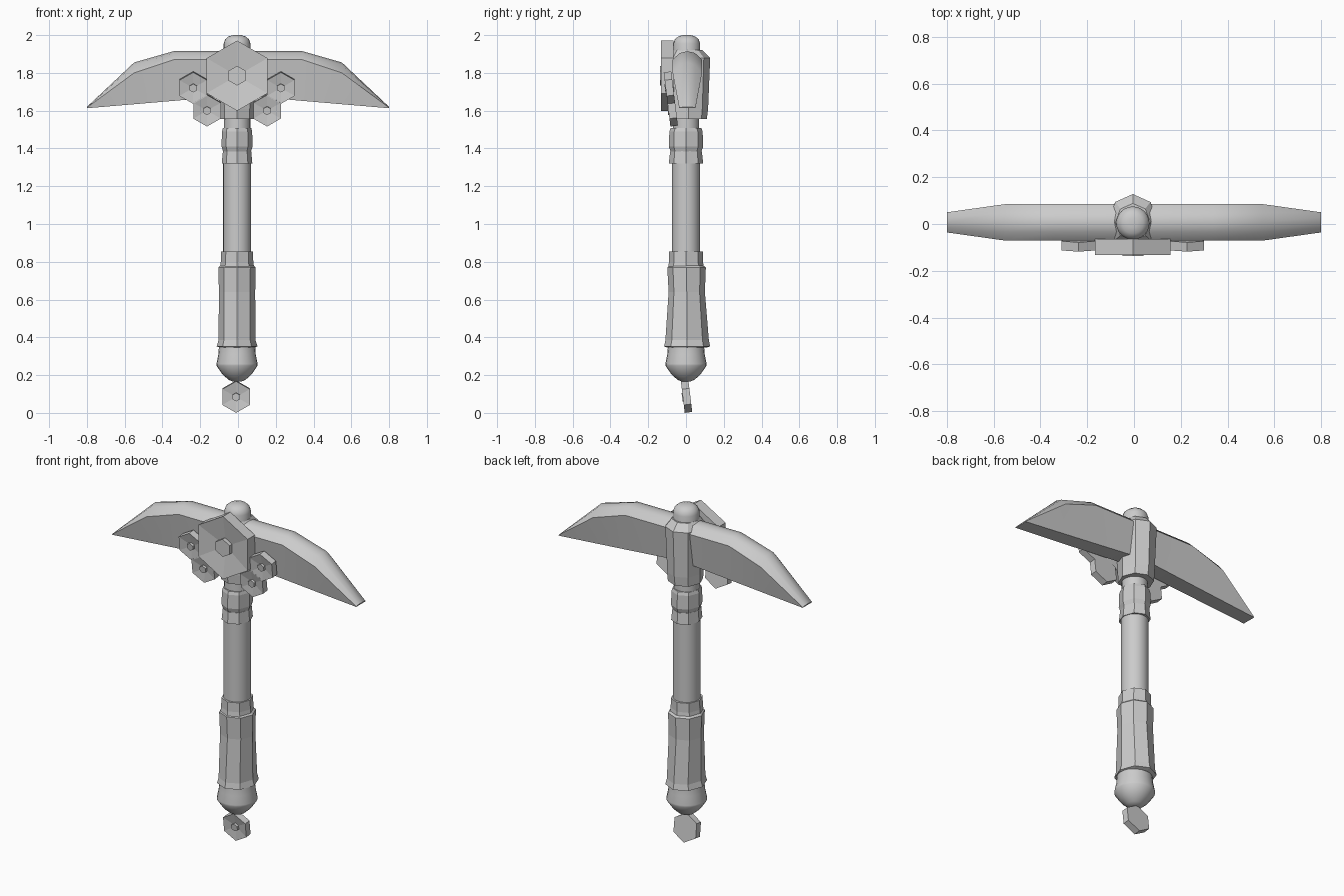
import bpy, bmesh, math
from mathutils import Matrix, Vector

if "Cube" in bpy.data.objects:
    bpy.data.objects.remove(bpy.data.objects["Cube"])

CX = -0.005  # handle axis


def finish(name, bm, angle=0):
    bmesh.ops.recalc_face_normals(bm, faces=bm.faces)
    me = bpy.data.meshes.new(name)
    bm.to_mesh(me)
    bm.free()
    ob = bpy.data.objects.new(name, me)
    bpy.context.collection.objects.link(ob)
    if angle:
        bpy.ops.object.select_all(action='DESELECT')
        ob.select_set(True)
        bpy.context.view_layer.objects.active = ob
        bpy.ops.object.shade_smooth_by_angle(angle=math.radians(angle))
    return ob


def skin(bm, rings):
    """Bridge closed point rings and cap both ends."""
    loops = [[bm.verts.new(p) for p in r] for r in rings]
    n = len(loops[0])
    for a, b in zip(loops, loops[1:]):
        for i in range(n):
            j = (i + 1) % n
            bm.faces.new((a[i], a[j], b[j], b[i]))
    bm.faces.new(loops[0])
    bm.faces.new(loops[-1])


def loft(name, sections, sides, turn=0.0, angle=0):
    """Stack of rings around the handle: (z, radius x, radius y, centre y)."""
    bm = bmesh.new()
    skin(bm, [[(CX + rx * math.cos(turn + math.tau * i / sides),
                cy + ry * math.sin(turn + math.tau * i / sides), z)
               for i in range(sides)] for z, rx, ry, cy in sections])
    return finish(name, bm, angle)


def lathe(name, profile, cy=0.0):
    return loft(name, [(z, r, r, cy) for z, r in profile], 24, 0, 35)


def hex_plate(name, center, radius, depth, dish, stud, tilt=0):
    """Pointy-top hexagon with a dished front and a small centre stud."""
    m = Matrix.Translation(Vector(center)) @ Matrix.Rotation(math.radians(tilt), 4, 'X')

    def ring(r, y):
        return [m @ Vector((r * math.sin(i * math.pi / 3), y, r * math.cos(i * math.pi / 3)))
                for i in range(6)]
    h = depth / 2
    s = radius * stud
    bm = bmesh.new()
    skin(bm, [ring(radius, h), ring(radius, -h), ring(s, -h + dish), ring(s, -h - 0.004)])
    return finish(name, bm)


# Handle, smooth parts
lathe("shaft", [(0.30, 0.074), (1.33, 0.074), (1.33, 0.07), (1.60, 0.07)])
lathe("pommel", [(0.165, 0.02), (0.175, 0.045), (0.205, 0.078), (0.25, 0.109),
                 (0.26, 0.109), (0.31, 0.099), (0.35, 0.096)])
lathe("top_knob", [(1.85, 0.071), (1.955, 0.071), (1.978, 0.063),
                   (1.993, 0.045), (2.0, 0.02)], 0.004)

# Handle, faceted parts
loft("grip", [(0.345, 0.09, 0.10, 0.005), (0.352, 0.108, 0.122, 0.006),
              (0.385, 0.098, 0.115, 0.006), (0.64, 0.096, 0.096, 0.004),
              (0.77, 0.099, 0.102, 0.003), (0.78, 0.088, 0.09, 0.002)], 8)
loft("grip_ring", [(0.77, 0.09, 0.095, 0), (0.80, 0.086, 0.09, 0),
                   (0.855, 0.084, 0.09, 0)], 8)
loft("lower_band", [(1.32, 0.081, 0.091, 0), (1.385, 0.075, 0.084, 0)], 8)
loft("upper_band", [(1.385, 0.074, 0.082, 0), (1.41, 0.082, 0.091, 0),
                    (1.49, 0.08, 0.088, 0), (1.508, 0.075, 0.082, 0)], 8)

# Socket that holds the blade
loft("socket", [(1.555, 0.095, 0.098, 0.012), (1.61, 0.095, 0.105, 0.012),
                (1.88, 0.106, 0.115, 0.013), (1.92, 0.075, 0.08, 0.008)], 8, math.pi / 8 * 0)

# Curved two-pointed blade: (x, bottom z, shoulder z, ridge z, half width)
half = [(0.8, 1.613, 1.616, 1.620, 0.043), (0.55, 1.634, 1.80, 1.855, 0.078),
        (0.34, 1.652, 1.870, 1.915, 0.078), (0.0, 1.682, 1.870, 1.915, 0.078)]
stations = [(-x, *r) for x, *r in half] + half[-2::-1]
bm = bmesh.new()
rings = []
for x, zb, zs, zr, w in stations:
    b = 0.043 + 0.008 * (1 - abs(x) / 0.8)
    zm = zs + 0.78 * (zr - zs)
    section = [(-b, zb), (-w, zs), (-w * 0.52, zm), (0, zr), (w * 0.52, zm), (w, zs), (b, zb)]
    rings.append([(x, 0.007 + y, z) for y, z in section])
skin(bm, rings)
finish("blade", bm, 38)

# Hexagonal ornaments
hex_plate("large_hex_plate", (CX, -0.099, 1.785), 0.186, 0.068, 0.02, 0.28)
for side, label in ((-1, "left"), (1, "right")):
    hex_plate(label + "_upper_hex", (CX + side * 0.232, -0.088, 1.722), 0.084, 0.04, 0.01, 0.27, 7)
    hex_plate(label + "_lower_hex", (CX + side * 0.159, -0.073, 1.602), 0.084, 0.04, 0.01, 0.27, 7)
hex_plate("hanging_hex", (-0.01, 0.003, 0.086), 0.084, 0.04, 0.01, 0.27, 7)
